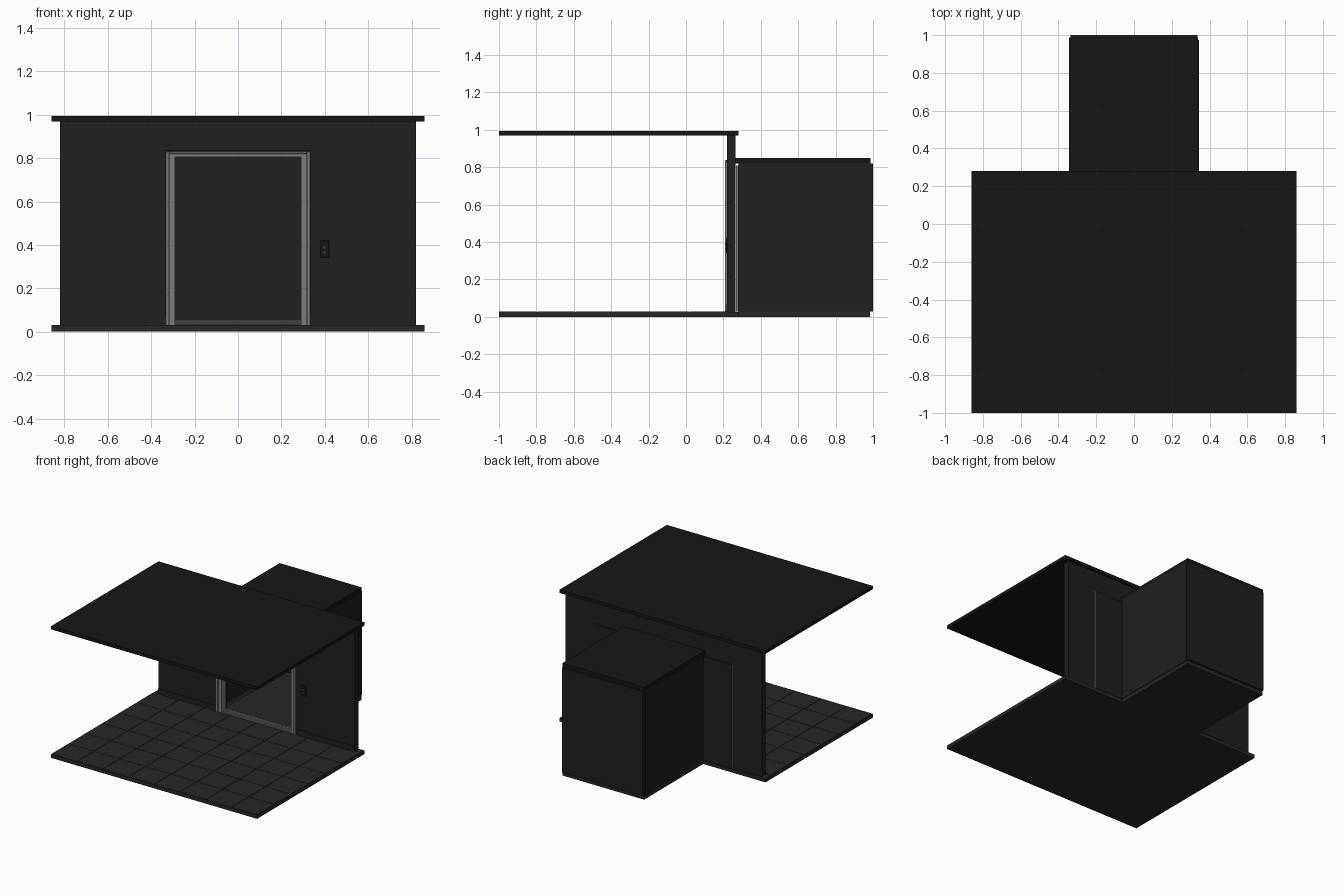
import bpy
import bmesh
from mathutils import Vector

if "Cube" in bpy.data.objects:
    bpy.data.objects.remove(bpy.data.objects["Cube"])


def material(name, v):
    m = bpy.data.materials.new(name)
    m.diffuse_color = (v, v, v, 1)
    m.use_nodes = True
    m.node_tree.nodes["Principled BSDF"].inputs["Base Color"].default_value = m.diffuse_color
    return m


WALL = material("charcoal", 0.014)
ROOF = material("near_black", 0.008)
FLOOR = material("dark_stone", 0.02)
STEEL = material("steel", 0.2)
DARK_STEEL = material("dark_steel", 0.05)


def boxes(name, mat, spans, bevel=0.0):
    """One object from boxes given as (x0, x1, y0, y1, z0, z1)."""
    bm = bmesh.new()
    for x0, x1, y0, y1, z0, z1 in spans:
        vs = bmesh.ops.create_cube(bm, size=1)["verts"]
        for v in vs:
            v.co = Vector(((x0 + x1) / 2 + v.co.x * (x1 - x0),
                           (y0 + y1) / 2 + v.co.y * (y1 - y0),
                           (z0 + z1) / 2 + v.co.z * (z1 - z0)))
    me = bpy.data.meshes.new(name)
    bm.to_mesh(me)
    bm.free()
    ob = bpy.data.objects.new(name, me)
    bpy.context.collection.objects.link(ob)
    me.materials.append(mat)
    if bevel:
        mod = ob.modifiers.new("bevel", "BEVEL")
        mod.width = bevel
        mod.segments = 1
    return ob


def both(*spans):
    """The spans plus their mirror images across x = 0."""
    return [s for a in spans for s in (a, (-a[1], -a[0], *a[2:]))]


F = 0.03  # finished floor level

# Lobby slab with square stone tiles, and canopy
boxes("lobby_slab", FLOOR, [(-0.86, 0.86, -1.0, 0.28, 0, F - 0.003)])
nx, ny, gap = 8, 6, 0.0015
tx, ty = 1.72 / nx, 1.22 / ny
boxes("lobby_tiles", FLOOR,
      [(-0.86 + i * tx + gap, -0.86 + (i + 1) * tx - gap,
        -1 + j * ty + gap, -1 + (j + 1) * ty - gap, F - 0.004, F)
       for i in range(nx) for j in range(ny)])
boxes("canopy", ROOF, [(-0.86, 0.86, -1.0, 0.28, 0.97, 0.995)])

# Lobby wall around the door opening
boxes("lobby_wall", WALL,
      both((0.315, 0.82, 0.22, 0.265, F - 0.003, 0.97))
      + [(-0.315, 0.315, 0.22, 0.265, 0.82, 0.97)])
boxes("wall_baseboard", WALL, both((0.335, 0.82, 0.216, 0.22, F, 0.07)))

# Door surround: outer casing, inner jambs, header and cap
boxes("door_casing", STEEL,
      both((0.317, 0.333, 0.208, 0.222, F, 0.83))
      + [(-0.317, 0.317, 0.208, 0.222, 0.82, 0.83)], 0.001)
boxes("door_jamb", STEEL,
      both((0.29, 0.315, 0.216, 0.265, F, 0.805))
      + [(-0.315, 0.315, 0.216, 0.265, 0.805, 0.82)])
boxes("casing_cap", ROOF, [(-0.333, 0.333, 0.21, 0.222, 0.83, 0.838)])

# Door leaves, slid open behind the wall
boxes("door_leaf", WALL, both((0.292, 0.58, 0.266, 0.28, F, 0.81)))
boxes("leaf_edge", STEEL, both((0.58, 0.585, 0.268, 0.278, F, 0.81)))

# Grooved threshold
boxes("threshold", STEEL,
      [(-0.29, 0.29, 0.222 + k * 0.015, 0.232 + k * 0.015, F - 0.002, F + 0.003)
       for k in range(4)])

# Call button plate
boxes("call_plate", ROOF, [(0.377, 0.42, 0.213, 0.221, 0.342, 0.42)], 0.002)
for n, z in enumerate((0.365, 0.388)):
    bpy.ops.mesh.primitive_cylinder_add(vertices=24, radius=0.006, depth=0.005,
                                        location=(0.3985, 0.212, z),
                                        rotation=(1.5708, 0, 0))
    b = bpy.context.object
    b.name = f"call_button_{n + 1}"
    b.data.materials.append(DARK_STEEL)
    bpy.ops.object.shade_smooth_by_angle()

# Lift car shell
boxes("car_floor", FLOOR, [(-0.34, 0.34, 0.28, 0.985, 0, F)])
boxes("car_side_wall", WALL, both((0.32, 0.345, 0.281, 0.975, F, 0.82)))
boxes("car_back_wall", WALL, [(-0.337, 0.337, 0.97, 1.0, F, 0.82)])
boxes("car_roof", ROOF, [(-0.343, 0.34, 0.265, 0.987, 0.82, 0.85)])

# Car interior: skirting and ceiling light panel
boxes("car_skirting", DARK_STEEL,
      both((0.314, 0.32, 0.285, 0.97, F, 0.055))
      + [(-0.314, 0.314, 0.964, 0.97, F, 0.055)])
boxes("car_ceiling_panel", DARK_STEEL, [(-0.24, 0.24, 0.36, 0.89, 0.812, 0.82)])
